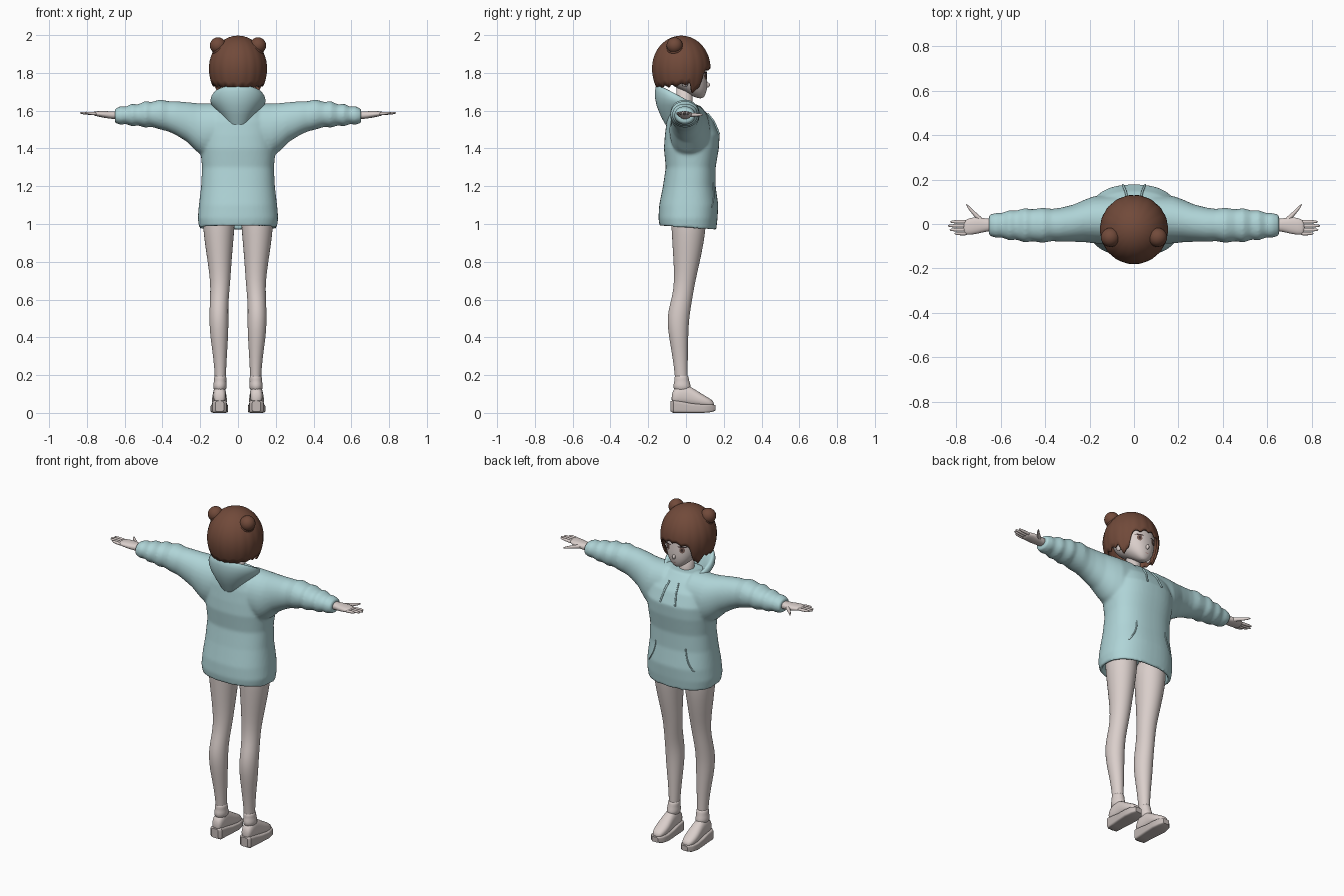
import bpy, bmesh, math
from mathutils import Vector, Matrix
from mathutils.bvhtree import BVHTree

if "Cube" in bpy.data.objects:
    bpy.data.objects.remove(bpy.data.objects["Cube"])


def material(name, rgb):
    m = bpy.data.materials.new(name)
    m.diffuse_color = (*rgb, 1)
    m.use_nodes = True
    m.node_tree.nodes["Principled BSDF"].inputs["Base Color"].default_value = m.diffuse_color
    return m


SKIN = material("pale skin", (0.70, 0.62, 0.595))
CLOTH = material("light blue cloth", (0.43, 0.66, 0.68))
HAIR = material("brown hair", (0.165, 0.068, 0.042))
SOLE = material("warm grey sole", (0.55, 0.49, 0.47))
DARK = material("dark lash", (0.05, 0.03, 0.03))
IRIS = material("brown iris", (0.20, 0.12, 0.10))
LIP = material("soft pink lip", (0.48, 0.27, 0.25))


def rings_to(bm, rings, caps=(True, True)):
    """Skin a list of closed rings of points."""
    vs = [[bm.verts.new(p) for p in r] for r in rings]
    n = len(vs[0])
    for a, b in zip(vs, vs[1:]):
        for i in range(n):
            bm.faces.new((a[i], a[(i + 1) % n], b[(i + 1) % n], b[i]))
    if caps[0]:
        bm.faces.new(vs[0])
    if caps[1]:
        bm.faces.new(vs[-1])


def loft(bm, axis, secs, n=24, e=2.0, s=1):
    """Sections (pos, a0, a1, b0, b1) across an axis, as super-ellipses."""
    rings = []
    for p, a0, a1, b0, b1 in secs:
        ring = []
        for i in range(n):
            t = 2 * math.pi * (i + 0.5) / n
            c, d = math.cos(t), math.sin(t)
            a = (a0 + a1) / 2 + (a1 - a0) / 2 * math.copysign(abs(c) ** (2 / e), c)
            b = (b0 + b1) / 2 + (b1 - b0) / 2 * math.copysign(abs(d) ** (2 / e), d)
            x, y, z = {"x": (p, a, b), "y": (a, p, b), "z": (a, b, p)}[axis]
            ring.append(Vector((x * s, y, z)))
        rings.append(ring)
    rings_to(bm, rings)


def finish(name, bm, mat, mirror=False, subsurf=0, sharp=None):
    bmesh.ops.recalc_face_normals(bm, faces=bm.faces)
    me = bpy.data.meshes.new(name)
    bm.to_mesh(me)
    bm.free()
    me.materials.append(mat)
    me.shade_smooth()
    if sharp:
        me.set_sharp_from_angle(angle=math.radians(sharp))
    ob = bpy.data.objects.new(name, me)
    bpy.context.collection.objects.link(ob)
    if mirror:
        ob.modifiers.new("mirror", "MIRROR").use_mirror_merge = False
    if subsurf:
        m = ob.modifiers.new("smooth", "SUBSURF")
        m.levels = m.render_levels = subsurf
    return ob


def ball(bm, centre, size, seg=20):
    bmesh.ops.create_uvsphere(bm, u_segments=seg, v_segments=seg // 2, radius=1,
                              matrix=Matrix.Translation(centre) @ Matrix.Diagonal((*size, 1)))


def surface(ob):
    """Return a function giving the front (+y) surface point at x, z."""
    bpy.context.view_layer.update()
    tree = BVHTree.FromObject(ob, bpy.context.evaluated_depsgraph_get())

    def hit(x, z, off):
        p = tree.ray_cast(Vector((x, 1, z)), Vector((0, -1, 0)))[0]
        return Vector((x, (p.y if p else 0.1) + off, z))
    return hit


# hoodie: hollow torso and two sleeves fused into one smooth skin
bm = bmesh.new()
torso = [(1.12, .165, -.09, .125), (1.05, .185, -.12, .14), (.985, .188, -.122, .142),
         (.978, .205, -.14, .16), (1.03, .213, -.146, .167), (1.1, .207, -.142, .171),
         (1.2, .195, -.122, .157), (1.3, .19, -.107, .157), (1.4, .2, -.117, .174),
         (1.47, .2, -.112, .178), (1.54, .19, -.103, .148), (1.59, .15, -.092, .108),
         (1.63, .10, -.08, .07)]
loft(bm, "z", [(z, -w, w, a, b) for z, w, a, b in torso], 48, 2.4)
for v in bm.verts:  # hem dips towards the chest side
    if v.co.z < 1.02:
        v.co.z -= .07 * v.co.y
sleeve = [(.08, -.09, .13, 1.36, 1.64), (.18, -.087, .125, 1.355, 1.638), (.22, -.082, .11, 1.385, 1.64),
          (.27, -.08, .088, 1.435, 1.645), (.33, -.08, .073, 1.472, 1.65), (.37, -.077, .068, 1.49, 1.65),
          (.41, -.085, .073, 1.5, 1.66), (.46, -.077, .066, 1.515, 1.645), (.49, -.084, .072, 1.51, 1.652),
          (.53, -.07, .06, 1.522, 1.632), (.56, -.074, .063, 1.517, 1.638), (.595, -.06, .049, 1.53, 1.62),
          (.62, -.063, .05, 1.525, 1.625), (.652, -.052, .042, 1.535, 1.61)]
for s in (1, -1):
    loft(bm, "x", sleeve, 32, 2.1, s)
hoodie = finish("hoodie_body", bm, CLOTH)
rm = hoodie.modifiers.new("fuse", "REMESH")
rm.mode, rm.voxel_size, rm.use_smooth_shade = "VOXEL", .008, True
sm = hoodie.modifiers.new("relax", "SMOOTH")
sm.factor, sm.iterations = .5, 6

# hood lying around the neck, high at the back and meeting low on the chest
bm = bmesh.new()
rows = [[] for _ in range(7)]
for i in range(40):
    t = 2 * math.pi * i / 40
    c, d = math.cos(t), math.sin(t)
    b = (1 - c) / 2
    top = 1.60 + .142 * b ** .8
    low = 1.57 + .03 * d * d - .035 * b
    for row, (rx, yc, ry, z) in zip(rows, (
            (.06, 0, .06, 1.56), (.095, -.015, .095, top - .05), (.122, -.027, .113, top - .01),
            (.137, -.03, .125, top), (.15, -.034, .134, top - .03),
            (.14, -.032, .132, top * .45 + low * .55), (.085, -.018, .092, low - .01))):
        row.append((rx * d, yc + ry * c, z))
rings_to(bm, rows, (False, False))
finish("hood", bm, CLOTH, subsurf=1)

# drawstrings and pocket seams follow the hoodie surface
on_cloth = surface(hoodie)


def cord(name, pts, r, off):
    cu = bpy.data.curves.new(name, "CURVE")
    cu.dimensions, cu.bevel_depth, cu.bevel_resolution, cu.use_fill_caps = "3D", r, 2, True
    sp = cu.splines.new("POLY")
    sp.points.add(len(pts) - 1)
    for q, (x, z) in zip(sp.points, pts):
        q.co = (*on_cloth(x, z, off), 1)
    cu.materials.append(CLOTH)
    bpy.context.collection.objects.link(bpy.data.objects.new(name, cu))


for s, side in ((1, "right"), (-1, "left")):
    cord("drawstring_" + side, [(s * (.03 + .02 * k / 6), 1.585 - .11 * k / 6) for k in range(7)], .005, .003)
    cord("pocket_seam_" + side, [(s * (.1 + .05 * (k / 8) ** 2), 1.22 - .13 * k / 8) for k in range(9)], .004, 0)

# legs
bm = bmesh.new()
loft(bm, "z", [(.1, .067, .122, -.055, .012), (.18, .065, .121, -.056, .008), (.3, .059, .131, -.072, .01),
               (.4, .052, .147, -.09, .012), (.48, .05, .152, -.1, .015), (.55, .052, .151, -.093, .024),
               (.62, .048, .147, -.072, .036), (.7, .04, .147, -.062, .05), (.8, .034, .161, -.066, .074),
               (.9, .025, .176, -.073, .094), (.98, .018, .186, -.077, .106), (1.1, .012, .19, -.085, .11)], 24)
finish("legs", bm, SKIN, True, 1)

# socks, shoes and soles
bm = bmesh.new()
loft(bm, "z", [(.11, .062, .131, -.066, .03), (.15, .059, .132, -.068, .024), (.165, .063, .127, -.061, .018),
               (.185, .06, .128, -.063, .015), (.205, .064, .122, -.057, .01)], 24)
finish("socks", bm, SKIN, True, 1)
bm = bmesh.new()
loft(bm, "y", [(-.077, .078, .117, .05, .1), (-.06, .064, .131, .045, .135), (-.01, .063, .132, .04, .155),
               (.03, .062, .134, .035, .137), (.08, .056, .14, .03, .102), (.125, .063, .134, .03, .078),
               (.149, .078, .118, .03, .058)], 24, 2.3)
finish("shoes", bm, SKIN, True, 1)
bm = bmesh.new()
loft(bm, "y", [(-.081, .075, .12, .008, .062), (-.067, .06, .135, 0, .067), (-.02, .058, .137, 0, .06),
               (.03, .055, .141, 0, .05), (.09, .052, .145, 0, .045), (.135, .06, .138, .004, .045),
               (.156, .078, .118, .012, .042)], 32, 6)
finish("soles", bm, SOLE, True, sharp=40)

# hands with four fingers and a thumb
bm = bmesh.new()
loft(bm, "x", [(.62, -.032, .024, 1.552, 1.6), (.67, -.034, .024, 1.557, 1.596), (.70, -.044, .033, 1.56, 1.598),
               (.735, -.049, .028, 1.568, 1.598), (.77, -.049, .017, 1.574, 1.596)], 20, 2.3)
for y, tip in ((-.043, .808), (-.026, .83), (-.008, .838), (.01, .828)):
    loft(bm, "x", [(p, y - r, y + r, z - r, z + r) for p, r, z in (
        (.745, .009, 1.583), ((.745 + tip) / 2, .0085, 1.586), (tip - .012, .007, 1.588), (tip, .003, 1.588))], 12)
loft(bm, "x", [(p, y - r, y + r, 1.578 - h, 1.578 + h) for p, y, r, h in (
    (.675, .005, .018, .014), (.70, .028, .015, .012), (.725, .053, .012, .009),
    (.745, .076, .009, .007), (.755, .088, .004, .004))], 12)
finish("hands", bm, SKIN, True, 1)

# head, neck, nose and ears
bm = bmesh.new()
head_rows = [(1.665, .012, .065, .086), (1.676, .034, .035, .099), (1.70, .062, -.01, .108), (1.73, .085, -.07, .114),
             (1.77, .102, -.11, .113), (1.82, .113, -.13, .109), (1.87, .115, -.135, .105),
             (1.92, .095, -.115, .083), (1.95, .06, -.08, .05)]
loft(bm, "z", [(z, -w, w, a, b) for z, w, a, b in head_rows], 32, 2.2)
head = finish("head", bm, SKIN, subsurf=1)
bm = bmesh.new()
loft(bm, "z", [(1.54, -.05, .05, -.06, .045), (1.62, -.041, .041, -.05, .035), (1.74, -.04, .04, -.05, .035)], 20)
finish("neck", bm, SKIN)
bm = bmesh.new()
ball(bm, (0, .112, 1.736), (.009, .015, .014))
finish("nose", bm, SKIN)
bm = bmesh.new()
ball(bm, (.104, -.005, 1.757), (.012, .02, .032))
finish("ears", bm, SKIN, True)

# thin plates for the painted face
on_face = surface(head)


def plate(name, x, z, rx, rz, mat, off, mirror=True):
    b = bmesh.new()
    mid = b.verts.new(on_face(x, z, off))
    rim = [b.verts.new(on_face(x + rx * math.cos(k * math.pi / 10), z + rz * math.sin(k * math.pi / 10), off))
           for k in range(20)]
    for k in range(20):
        b.faces.new((mid, rim[k - 1], rim[k]))
    finish(name, b, mat, mirror)


plate("irises", .046, 1.783, .014, .018, IRIS, .002)
plate("pupils", .046, 1.783, .006, .009, DARK, .003)
plate("lashes", .047, 1.801, .025, .004, DARK, .004)
plate("mouth", 0, 1.70, .013, .002, LIP, .002, False)

# bobbed hair: domed shell with fringe, long side locks and a nape edge
EDGE = [(0, 1.822), (38, 1.80), (46, 1.705), (62, 1.69), (72, 1.735), (100, 1.725), (180, 1.71)]


def hem(deg):
    for (a, za), (b, zb) in zip(EDGE, EDGE[1:]):
        if deg <= b:
            return za + (zb - za) * (deg - a) / (b - a)
    return EDGE[-1][1]


bm = bmesh.new()
rings = []
for j in range(19):
    t = max(j / 18, .02)
    ring = []
    for i in range(120):
        a = 2 * math.pi * i / 120
        off = a if a <= math.pi else a - 2 * math.pi
        low = hem(abs(math.degrees(off))) + .014 * abs(math.sin(9 * a))
        z = 1.997 - (1.997 - low) * t * t
        k = (z - 1.825) / .172
        r = math.sqrt(max(1 - k * k, 0)) if k > 0 else 1 - .21 * ((1.825 - z) / .125) ** 2
        r *= 1 + .014 * t * abs(math.sin(9 * a)) - .007 * t
        ring.append((.153 * r * math.sin(a), -.025 + .155 * r * math.cos(a), z))
    rings.append(ring)
rings_to(bm, rings, (True, False))
hair = finish("hair", bm, HAIR)
so = hair.modifiers.new("thickness", "SOLIDIFY")
so.thickness, so.offset = .01, -1

# two hair buns, each with a wrapped band at its base
bm = bmesh.new()
ball(bm, (.106, -.06, 1.945), (.043, .043, .043), 24)
axis = Vector((.65, -.2, .75)).normalized()
turn = axis.to_track_quat("Z", "Y")
band = []
for i in range(25):
    a = 2 * math.pi * i / 24
    out = turn @ Vector((math.cos(a), math.sin(a), 0))
    c = Vector((.106, -.06, 1.945)) - axis * .014 + out * .037
    band.append([c + .01 * (out * math.cos(q * math.pi / 4) + axis * math.sin(q * math.pi / 4)) for q in range(8)])
rings_to(bm, band, (False, False))
finish("hair_buns", bm, HAIR, True)
